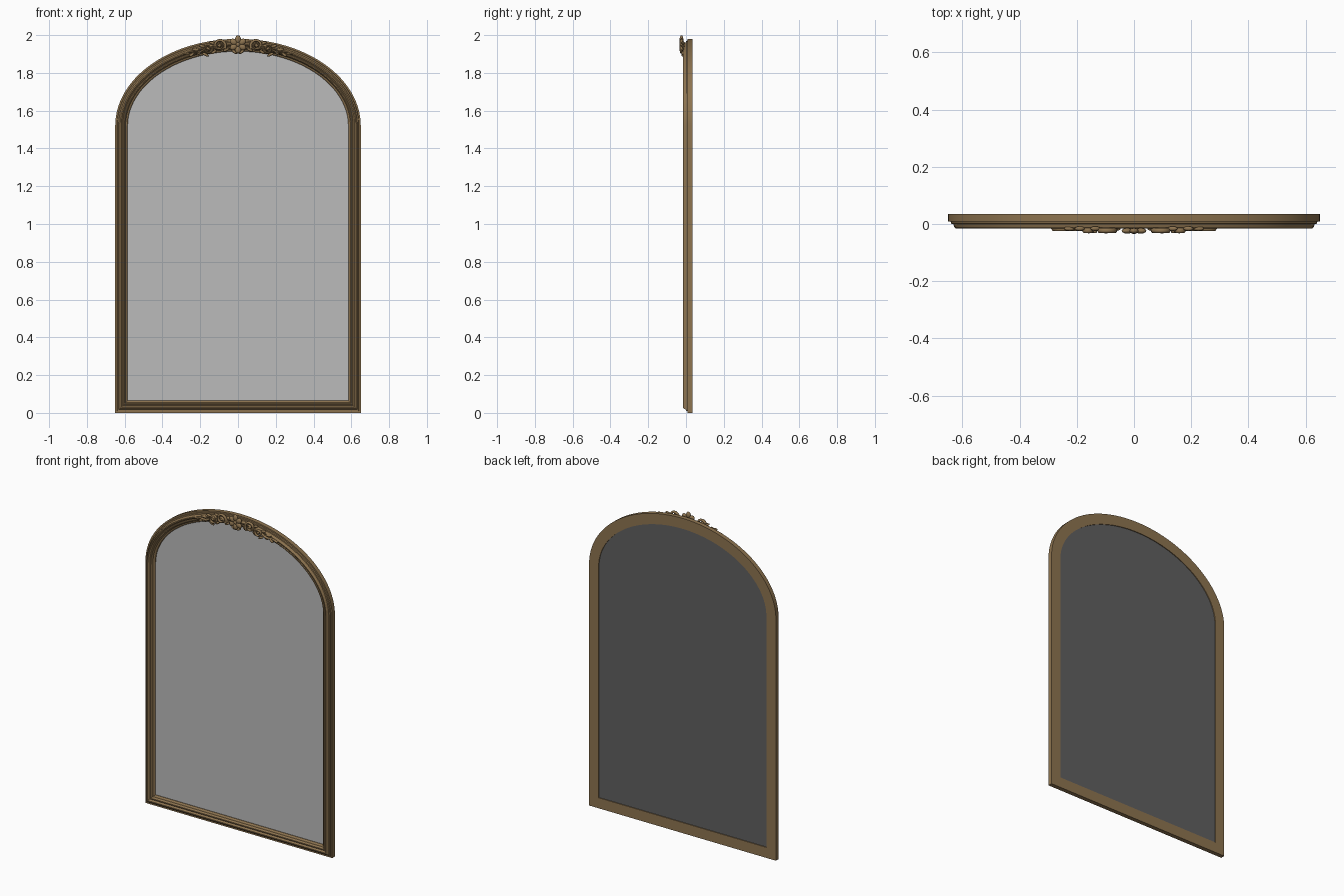
import bpy, bmesh, math
from mathutils import Vector

if "Cube" in bpy.data.objects:
    bpy.data.objects.remove(bpy.data.objects["Cube"])


def material(name, rgb):
    m = bpy.data.materials.new(name)
    m.use_nodes = True
    m.diffuse_color = (*rgb, 1)
    m.node_tree.nodes["Principled BSDF"].inputs["Base Color"].default_value = (*rgb, 1)
    return m


GOLD = material("antique gold", (0.27, 0.175, 0.08))
GLASS = material("mirror grey", (0.5, 0.5, 0.5))
BACKING = material("dark backing", (0.115, 0.115, 0.115))

HALF, SPRING, RISE = 0.65, 1.52, 0.46


def finish(bm, name, mat, angle=35):
    bmesh.ops.recalc_face_normals(bm, faces=bm.faces)
    mesh = bpy.data.meshes.new(name)
    bm.to_mesh(mesh)
    bm.free()
    ob = bpy.data.objects.new(name, mesh)
    bpy.context.collection.objects.link(ob)
    mesh.materials.append(mat)
    bpy.ops.object.select_all(action="DESELECT")
    ob.select_set(True)
    bpy.context.view_layer.objects.active = ob
    bpy.ops.object.shade_smooth_by_angle(angle=math.radians(angle))
    return ob


def outline(inset, steps=64):
    """Arched outline moved inwards by the given distance, as x, z pairs."""
    pts = [(-HALF + inset, inset), (HALF - inset, inset)]
    for i in range(steps + 1):
        a = math.pi * i / steps
        n = Vector((math.cos(a) / HALF, math.sin(a) / RISE)).normalized()
        pts.append((HALF * math.cos(a) - n.x * inset,
                    SPRING + RISE * math.sin(a) - n.y * inset))
    return pts


# Frame: stepped moulding profile (inset, depth) swept round the arch
profile = [(0, 0.035), (0, 0.008), (0.009, 0.008), (0.011, 0.001), (0.018, 0),
           (0.021, -0.010), (0.026, -0.015), (0.032, -0.015), (0.036, -0.010),
           (0.040, -0.006), (0.044, -0.009), (0.049, -0.009), (0.052, -0.004),
           (0.055, 0.004), (0.061, 0.006), (0.066, 0.012), (0.066, 0.035)]
bm = bmesh.new()
rings = [[bm.verts.new((x, y, z)) for x, z in outline(d)] for d, y in profile]
for a, b in zip(rings, rings[1:] + rings[:1]):
    for i in range(len(a)):
        j = (i + 1) % len(a)
        bm.faces.new((a[i], a[j], b[j], b[i]))
finish(bm, "arched_frame", GOLD, 25)

# Mirror sheet and its backing
for name, mat, y in (("mirror_glass", GLASS, 0.016), ("mirror_backing", BACKING, 0.026)):
    bm = bmesh.new()
    face = bm.faces.new([bm.verts.new((x, y, z)) for x, z in outline(0.064)])
    out = bmesh.ops.extrude_face_region(bm, geom=[face])
    moved = [v for v in out["geom"] if isinstance(v, bmesh.types.BMVert)]
    bmesh.ops.translate(bm, verts=moved, vec=(0, 0.004, 0))
    finish(bm, name, mat)


def blob(bm, x, y, z, length, width, depth, angle=0):
    """Adds a flattened bead whose length points along the angle."""
    verts = bmesh.ops.create_uvsphere(bm, u_segments=12, v_segments=8, radius=1)["verts"]
    c, s = math.cos(angle), math.sin(angle)
    for v in verts:
        px, py, pz = v.co.x * length, v.co.y * depth, v.co.z * width
        v.co = (x + px * c - pz * s, y + py, z + px * s + pz * c)


def tube(bm, path, radii, y):
    """Adds a tapered rounded strip along x, z points."""
    sides, loops = 8, []
    for i, p in enumerate(path):
        t = (path[min(i + 1, len(path) - 1)] - path[max(i - 1, 0)]).normalized()
        loop = []
        for k in range(sides):
            a = math.tau * k / sides
            r = radii[i] * math.cos(a)
            loop.append(bm.verts.new((p.x - t.y * r, y + 0.009 * math.sin(a), p.y + t.x * r)))
        loops.append(loop)
    for a, b in zip(loops, loops[1:]):
        for k in range(sides):
            j = (k + 1) % sides
            bm.faces.new((a[k], a[j], b[j], b[k]))
    bm.faces.new(loops[0])
    bm.faces.new(loops[-1])


# Rosette at the crown
bm = bmesh.new()
for k in range(6):
    a = math.tau * k / 6 + math.pi / 6
    blob(bm, 0.027 * math.cos(a), -0.024, 1.951 + 0.027 * math.sin(a), 0.021, 0.0155, 0.010, a)
blob(bm, 0, -0.026, 1.951, 0.012, 0.012, 0.009)
for side in (-1, 1):
    blob(bm, side * 0.018, -0.018, 1.911, 0.017, 0.008, 0.009, side * 0.5)
finish(bm, "crown_rosette", GOLD, 60)


def spiral(cx, cz, r0, r1, start, turns, steps=28):
    pts = []
    for i in range(steps + 1):
        t = i / steps
        r, a = r0 + (r1 - r0) * t, start + turns * math.tau * t
        pts.append(Vector((cx + r * math.cos(a), cz + r * math.sin(a))))
    return pts


def arch_z(x, inset):
    return SPRING + RISE * math.sqrt(1 - (x / HALF) ** 2) - inset


# Scrolls and leaves, built on the left and mirrored to the right
for side, word in ((1, "left"), (-1, "right")):
    bm = bmesh.new()
    for path, w in ((spiral(0.098, 1.945, 0.033, 0.008, -2.6, -1.5), 0.008),
                    (spiral(0.158, 1.928, 0.025, 0.006, 2.6, 1.4), 0.0065)):
        n = len(path) - 1
        tube(bm, path, [w * (1 - 0.45 * i / n) for i in range(n + 1)], -0.023)
    blob(bm, 0.098, -0.024, 1.945, 0.010, 0.010, 0.010)
    blob(bm, 0.158, -0.024, 1.928, 0.008, 0.008, 0.009)
    # Trailing stem along the arch
    stem = [Vector((0.06 + 0.225 * i / 20,
                    arch_z(0.06 + 0.225 * i / 20, 0.040 + 0.008 * math.sin(i * 0.6))))
            for i in range(21)]
    tube(bm, stem, [0.009 - 0.0003 * i for i in range(21)], -0.016)
    # Leaf lobes on both sides of the stem
    for x, inset, size, turn in ((0.062, 0.055, 0.018, -0.5), (0.128, 0.060, 0.018, -0.6),
                                 (0.135, 0.012, 0.018, 0.3), (0.172, 0.066, 0.020, 0.5),
                                 (0.190, 0.018, 0.018, 0.2), (0.205, 0.050, 0.018, -0.7),
                                 (0.225, 0.028, 0.020, 0.1), (0.245, 0.050, 0.016, -0.6),
                                 (0.270, 0.036, 0.021, -0.2)):
        blob(bm, x, -0.016, arch_z(x, inset), size, 0.0075, 0.008, turn)
    for v in bm.verts:
        v.co.x *= side
    finish(bm, word + "_scroll_leaves", GOLD, 60)
